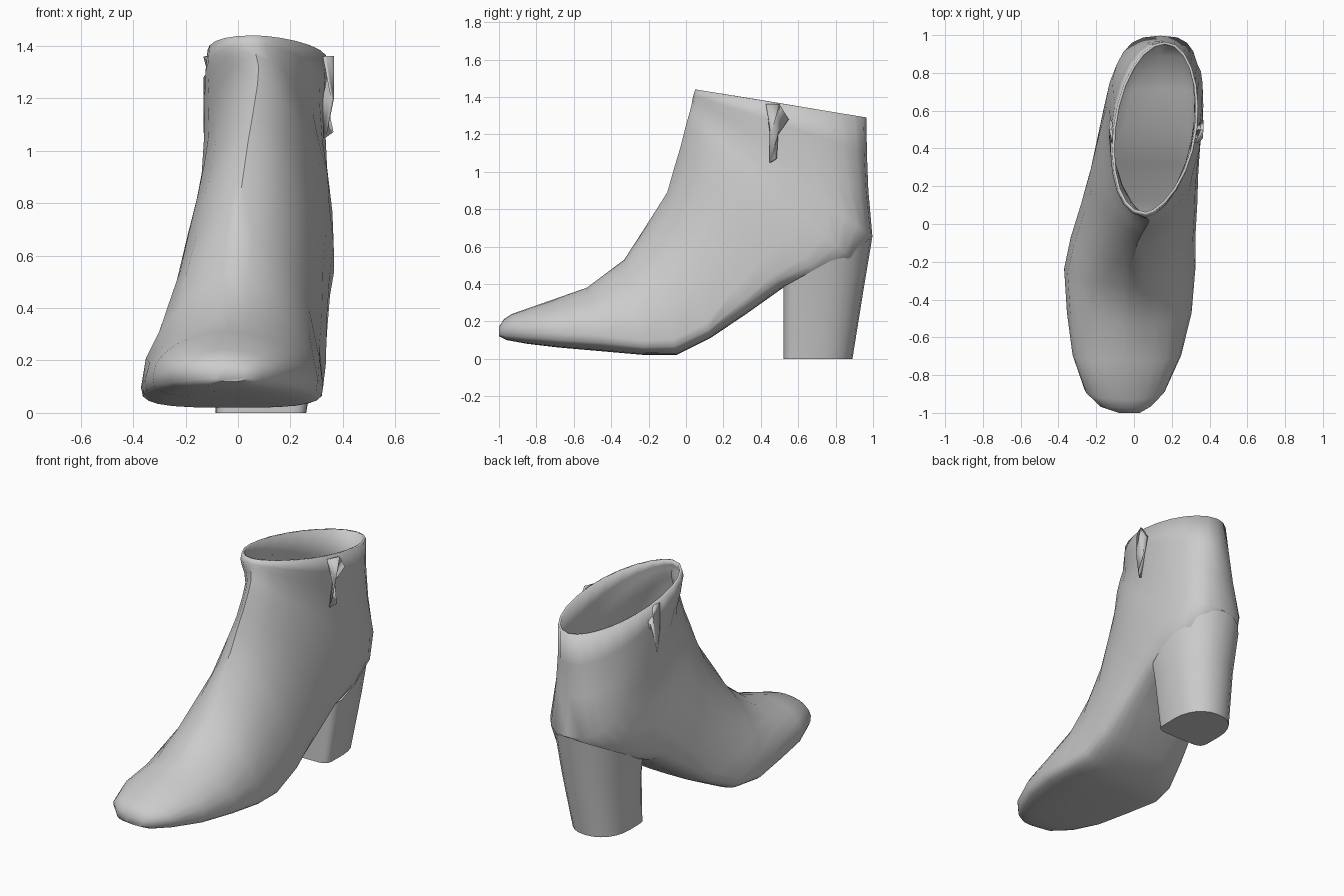
import bpy, bmesh, math
from mathutils import Vector

cube = bpy.data.objects.get("Cube")
if cube:
    bpy.data.objects.remove(cube, do_unlink=True)

grey = bpy.data.materials.new("grey_leather")
grey.use_nodes = True
colour = (0.6, 0.6, 0.6, 1)
grey.diffuse_color = colour
bsdf = grey.node_tree.nodes["Principled BSDF"]
bsdf.inputs["Base Color"].default_value = colour
bsdf.inputs["Roughness"].default_value = 0.7
SIDES = 24


def power(value, exponent):
    return math.copysign(abs(value) ** exponent, value)


def angles():
    for k in range(SIDES):
        a = 2 * math.pi * k / SIDES
        yield round(math.cos(a), 6), round(math.sin(a), 6)


def finish(name, bm, angle=40):
    bmesh.ops.recalc_face_normals(bm, faces=bm.faces)
    mesh = bpy.data.meshes.new(name)
    bm.to_mesh(mesh)
    bm.free()
    obj = bpy.data.objects.new(name, mesh)
    bpy.context.collection.objects.link(obj)
    mesh.materials.append(grey)
    bpy.ops.object.select_all(action="DESELECT")
    obj.select_set(True)
    bpy.context.view_layer.objects.active = obj
    bpy.ops.object.shade_smooth_by_angle(angle=math.radians(angle))
    return obj


def loft(name, rings):
    """Skin a row of rings and close the first one."""
    bm = bmesh.new()
    rows = [[bm.verts.new(p) for p in ring] for ring in rings]
    for low, high in zip(rows, rows[1:]):
        for k in range(SIDES):
            n = (k + 1) % SIDES
            bm.faces.new((low[k], low[n], high[n], high[k]))
    bm.faces.new(rows[0])
    return finish(name, bm)


def thicken(obj, amount, offset):
    mod = obj.modifiers.new("thickness", "SOLIDIFY")
    mod.thickness = amount
    mod.offset = offset


# Sections fan from the toe round to the collar:
# upper y, z, lower y, z, left x, right x, height of widest point
sections = [
    (-1.0, .17, -1.0, .12, -.08, .03, .5),
    (-.975, .21, -.96, .1, -.18, .09, .4),
    (-.93, .24, -.85, .08, -.26, .165, .4),
    (-.73, .31, -.68, .06, -.325, .25, .3),
    (-.53, .38, -.45, .04, -.355, .305, .25),
    (-.33, .53, -.22, .02, -.37, .325, .15),
    (-.22, .7, -.05, .02, -.335, .325, .12),
    (-.1, .89, .13, .11, -.28, .335, .1),
    (-.06, 1.03, .33, .245, -.235, .34, .17),
    (-.03, 1.13, .52, .38, -.2, .35, .2),
    (0, 1.25, .72, .44, -.167, .365, .25),
    (.02, 1.32, .9, .52, -.142, .36, .31),
    (.03, 1.36, .997, .65, -.13, .34, .4),
    (.035, 1.39, .975, .9, -.125, .33, .48),
    (.04, 1.41, .967, 1.1, -.12, .33, .5),
    (.05, 1.44, .965, 1.29, -.11, .335, .5),
]


def boot_ring(index, section):
    ty, tz, by, bz, left, right, wide = section
    top, bottom = Vector((0, ty, tz)), Vector((0, by, bz))
    mid, half = (left + right) / 2, (right - left) / 2
    # boxy underside, sloping inner instep, collar drawn in to its two ends
    under = .6 if index < 8 else max(.45, .3 + .1 * (index - 8))
    inner = 1 if index < 4 else min(1.6, max(.9, 1.6 - .15 * (index - 9)))
    outer = 1 if index < 4 else 1.2
    skew = -.05 * max(0, index - 5) / 10
    ring = []
    for c, s in angles():
        over = inner if c < 0 else outer
        t = wide + (wide * power(s, under) if s < 0 else (1 - wide) * s)
        point = bottom.lerp(top, t)
        point.x = mid + half * power(c, under if s < 0 else over) + skew * s
        ring.append(point)
    return ring


boot = loft("boot_upper", [boot_ring(i, s) for i, s in enumerate(sections)])
thicken(boot, .014, -1)

# Block heel, flat in front, rounded behind, its top running up the counter
BREAST, CENTRE = .52, .68


def heel_ring(left, right, back, height, taper=1):
    mid, half = (left + right) / 2, (right - left) / 2
    ring = []
    for c, s in angles():
        bend = .3 if s < 0 else .9
        depth = CENTRE - BREAST if s < 0 else back - CENTRE
        narrow = 1 + (taper - 1) * max(0, -s)
        x = mid + half * narrow * power(c, bend)
        y = CENTRE + depth * power(s, bend)
        ring.append(Vector((x, y, height(y))))
    return ring


def seam(y):
    return .385 + .26 * (y - BREAST) / (.995 - BREAST)


loft("heel", [
    heel_ring(-.085, .26, .89, lambda y: 0),
    heel_ring(-.09, .315, .945, lambda y: .3 + .1 * (y - BREAST), .9),
    heel_ring(-.11, .345, .995, seam, .8),
])

# Folded tab at the collar on each side
outline = [(.43, 1.36), (.5, 1.36), (.5, 1.3), (.55, 1.28), (.49, 1.2),
           (.48, 1.07), (.45, 1.05), (.45, 1.2)]
for name, base, out in (("left_tab", .33, .03), ("right_tab", -.11, -.015)):
    bm = bmesh.new()
    verts = [bm.verts.new((base + out * (k % 2), y, z))
             for k, (y, z) in enumerate(outline)]
    face = bm.faces.new(verts)
    bmesh.ops.triangulate(bm, faces=[face])
    thicken(finish(name, bm, 20), .014, 0)
